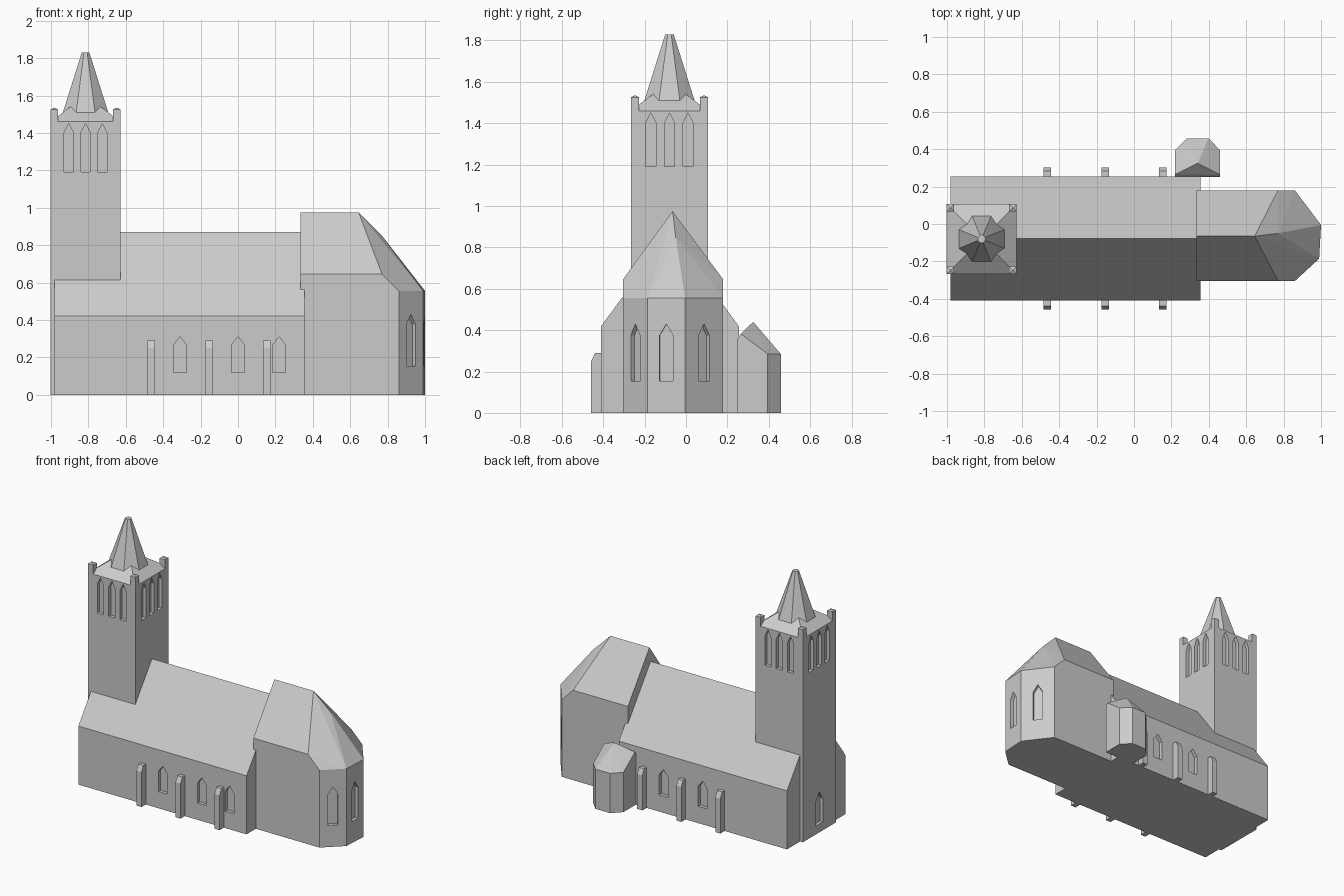
import bpy, bmesh, math
from mathutils import Vector, Matrix

if "Cube" in bpy.data.objects:
    bpy.data.objects.remove(bpy.data.objects["Cube"])

stone = bpy.data.materials.new("pale grey stone")
stone.diffuse_color = (0.6, 0.6, 0.6, 1)
stone.use_nodes = True
stone.node_tree.nodes["Principled BSDF"].inputs["Base Color"].default_value = stone.diffuse_color

def finish(name, bm):
    bmesh.ops.recalc_face_normals(bm, faces=bm.faces)
    me = bpy.data.meshes.new(name)
    bm.to_mesh(me)
    bm.free()
    me.materials.append(stone)
    ob = bpy.data.objects.new(name, me)
    bpy.context.collection.objects.link(ob)
    return ob

def hull(name, pts):
    bm = bmesh.new()
    vs = [bm.verts.new(p) for p in pts]
    r = bmesh.ops.convex_hull(bm, input=vs)
    loose = [v for v in bm.verts if not v.link_faces]
    bmesh.ops.delete(bm, geom=loose, context='VERTS')
    bmesh.ops.dissolve_limit(bm, angle_limit=0.01, verts=bm.verts, edges=bm.edges)
    return finish(name, bm)

def box_pts(x0, x1, y0, y1, z0, z1):
    return [(x, y, z) for x in (x0, x1) for y in (y0, y1) for z in (z0, z1)]

def cut_windows(target, windows, depth=0.025):
    """Each window: (x, y, outward angle, width, sill z, shoulder z, tip z)."""
    bm = bmesh.new()
    for x, y, ang, w, z0, z1, z2 in windows:
        out = Vector((math.cos(ang), math.sin(ang), 0))
        side = Vector((-out.y, out.x, 0))
        c = Vector((x, y, 0))
        prof = [(-w/2, z0), (w/2, z0), (w/2, z1), (0, z2), (-w/2, z1)]
        rings = [[bm.verts.new(c + out*d + side*s + Vector((0, 0, z))) for s, z in prof]
                 for d in (-depth, 0.03)]
        bm.faces.new(rings[0])
        bm.faces.new(rings[1])
        for i in range(5):
            j = (i + 1) % 5
            bm.faces.new((rings[0][i], rings[0][j], rings[1][j], rings[1][i]))
    cutter = finish(target.name + "_window_cutter", bm)
    cutter.hide_render = True
    cutter.hide_set(True)
    mod = target.modifiers.new("windows", 'BOOLEAN')
    mod.operation = 'DIFFERENCE'
    mod.solver = 'EXACT'
    mod.object = cutter

SOUTH, NORTH, EAST, WEST = -math.pi/2, math.pi/2, 0, math.pi

# nave with gabled roof
S, N, MID = -0.41, 0.255, -0.078
nave = hull("nave", [(x, y, z) for x in (-0.98, 0.355)
                     for y, z in ((S, 0), (N, 0), (S, 0.42), (N, 0.42), (MID, 0.87))])
cut_windows(nave, [(x, y, a, 0.07, 0.12, 0.265, 0.31)
                   for x in (-0.31, 0, 0.22) for y, a in ((S, SOUTH), (N, NORTH))
                   if not (x > 0.2 and a == NORTH)])

# buttresses along both nave walls
for x in (-0.465, -0.155, 0.155):
    for wall, d, label in ((S, -1, "south"), (N, 1, "north")):
        hull("buttress_" + label, [(x + sx, wall + d*o, z) for sx in (-0.02, 0.02)
             for o, z in ((-0.01, 0), (0.048, 0), (0.048, 0.25), (0.028, 0.29), (-0.01, 0.29))])

# chancel with polygonal apse
cs, cn = -0.305, 0.18
apse = [(0.86, cs), (0.99, -0.185), (1.0, -0.005), (0.86, cn)]
pts = [(x, y, z) for x, y in apse for z in (0, 0.555)]
pts += [(0.335, y, z) for y in (cs, cn) for z in (0, 0.645)]
pts += [(0.77, cs, 0.645), (0.77, cn, 0.645), (0.335, -0.065, 0.975),
        (0.645, -0.065, 0.975), (0.77, -0.05, 0.85)]
chancel = hull("chancel", pts)
wins = []
for (x0, y0), (x1, y1) in zip(apse, apse[1:]):
    wins.append(((x0+x1)/2, (y0+y1)/2, math.atan2(x0-x1, y1-y0), 0.065, 0.155, 0.375, 0.43))
cut_windows(chancel, wins)

# small vestry with hipped roof on the north side
foot = [(0.22, 0.25), (0.22, 0.395), (0.282, 0.458), (0.398, 0.458), (0.46, 0.395), (0.46, 0.25)]
pts = [(x, y, 0) for x, y in foot] + [(x, y, 0.285) for x, y in foot[1:5]]
pts += [(x, y, z) for x in (0.22, 0.46) for y, z in ((0.25, 0.36), (0.265, 0.382))]
hull("vestry", pts + [(0.34, 0.325, 0.44)])

# tower with belfry openings and west door
tx, ty, h = -0.815, -0.08, 0.187
tower = hull("tower", box_pts(tx-h, tx+h, ty-h, ty+h, 0, 1.46))
wins = [(tx-h, ty, WEST, 0.08, 0.06, 0.23, 0.29)]
for a in (SOUTH, NORTH, EAST, WEST):
    c, s = math.cos(a), math.sin(a)
    for k in (-0.09, 0, 0.09):
        wins.append((tx + c*h - s*k, ty + s*h + c*k, a, 0.05, 1.19, 1.40, 1.45))
cut_windows(tower, wins)

# corner pinnacles
for sx in (-1, 1):
    for sy in (-1, 1):
        x, y = tx + sx*(h-0.02), ty + sy*(h-0.02)
        hull("pinnacle", box_pts(x-0.02, x+0.02, y-0.02, y+0.02, 1.44, 1.525)
             + [(x, y, 1.535)])

# low pyramid roof and octagonal spire
hull("tower_roof", [(tx+sx*h, ty+sy*h, 1.46) for sx in (-1, 1) for sy in (-1, 1)]
     + [(tx, ty, 1.60)])
pts = []
for r, z in ((0.138, 1.49), (0.022, 1.83)):
    for i in range(8):
        a = math.pi/8 + i*math.pi/4
        pts.append((tx + r*math.cos(a), ty + r*math.sin(a), z))
hull("spire", pts)
